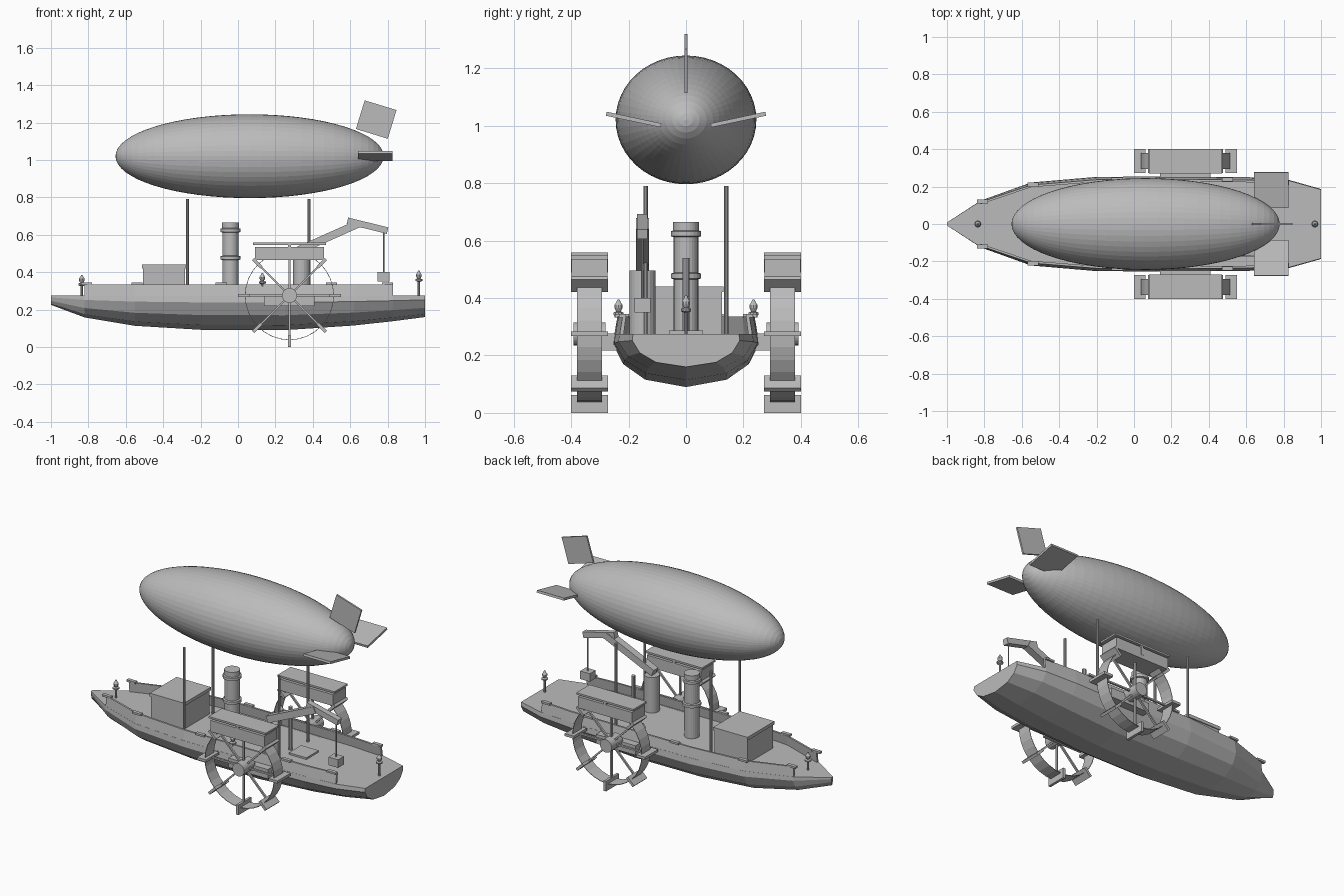
import bpy, bmesh, math
from mathutils import Matrix, Vector

cube = bpy.data.objects.get("Cube")
if cube:
    bpy.data.objects.remove(cube)

grey = bpy.data.materials.new("plain_grey")
grey.use_nodes = True
grey.diffuse_color = (0.5, 0.5, 0.5, 1)
grey.node_tree.nodes["Principled BSDF"].inputs["Base Color"].default_value = (0.5, 0.5, 0.5, 1)


def finish(name, bm):
    bmesh.ops.recalc_face_normals(bm, faces=bm.faces)
    mesh = bpy.data.meshes.new(name)
    bm.to_mesh(mesh)
    bm.free()
    mesh.materials.append(grey)
    obj = bpy.data.objects.new(name, mesh)
    bpy.context.collection.objects.link(obj)
    return obj


def box(name, centre, size, axis='Y', angle=0):
    bm = bmesh.new()
    m = Matrix.Translation(centre) @ Matrix.Rotation(angle, 4, axis) @ Matrix.Diagonal((*size, 1))
    bmesh.ops.create_cube(bm, size=1, matrix=m)
    return finish(name, bm)


def beam(name, a, b, width, depth):
    """Box running from a to b in the xz plane."""
    a, b = Vector(a), Vector(b)
    d = b - a
    return box(name, (a + b) / 2, (d.length, depth, width), 'Y', -math.atan2(d.z, d.x))


def lathe(name, centre, profile, axis='Z', sides=20):
    """Stack of (radius, height) rings, capped at both ends."""
    bm = bmesh.new()
    turn = Matrix.Translation(centre) @ Matrix.Rotation(math.pi / 2 if axis == 'Y' else 0, 4, 'X')
    rings = [[bm.verts.new(turn @ Vector((r * math.cos(k * math.tau / sides),
                                          r * math.sin(k * math.tau / sides), h)))
              for k in range(sides)] for r, h in profile]
    for lo, hi in zip(rings, rings[1:]):
        for k in range(sides):
            n = (k + 1) % sides
            bm.faces.new((lo[k], lo[n], hi[n], hi[k]))
    bm.faces.new(rings[0])
    bm.faces.new(rings[-1])
    return finish(name, bm)


def loft(name, sections):
    """Skin closed loops of equal length and cap the ends."""
    bm = bmesh.new()
    loops = [[bm.verts.new(p) for p in s] for s in sections]
    n = len(loops[0])
    for a, b in zip(loops, loops[1:]):
        for k in range(n):
            bm.faces.new((a[k], a[(k + 1) % n], b[(k + 1) % n], b[k]))
    bm.faces.new(loops[0])
    bm.faces.new(loops[-1])
    return finish(name, bm)


# Hull: stations of (x, half width, keel height)
DECK, RAIL = 0.275, 0.335
stations = [(-1, 0.008, 0.225), (-0.82, 0.125, 0.158), (-0.55, 0.222, 0.113), (-0.2, 0.252, 0.092),
            (0.25, 0.254, 0.09), (0.62, 0.25, 0.115), (0.83, 0.235, 0.138), (1, 0.187, 0.16)]
half = [(0.56, 0.14), (0.86, 0.43), (1, 0.8), (0.985, 1)]
sections = []
for x, w, keel in stations:
    right = [(x, w * f, keel + (DECK - keel) * t) for f, t in half]
    left = [(x, -y, z) for _, y, z in reversed(right)]
    sections.append([(x, 0, keel)] + right + left)
loft("hull", sections)

# Bulwarks with small cleats on top
for side, label in ((1, "back"), (-1, "front")):
    loft(label + "_bulwark", [[(x, side * w * 0.985, DECK - 0.005), (x, side * w * 0.94, RAIL),
                               (x, side * (w * 0.94 - 0.012), RAIL),
                               (x, side * (w * 0.985 - 0.014), DECK - 0.005)]
                              for x, w, _ in stations[1:-1]])
    for x, y in ((-0.81, 0.12), (-0.54, 0.21), (-0.09, 0.238), (0.5, 0.237), (0.8, 0.222)):
        box(label + "_cleat", (x, side * y, RAIL + 0.003), (0.06, 0.022, 0.012))

# Cabin and deck hatch
box("cabin", (-0.395, 0, 0.347), (0.225, 0.25, 0.15))
box("cabin_roof", (-0.395, 0, 0.43), (0.235, 0.262, 0.02))
box("deck_hatch", (0.45, 0, 0.28), (0.12, 0.12, 0.012))

# Funnel with collars, and steam pipe
lathe("funnel", (-0.04, 0, 0), [
    (0.043, 0.275), (0.043, 0.465), (0.053, 0.468), (0.053, 0.485), (0.043, 0.488),
    (0.043, 0.612), (0.053, 0.615), (0.053, 0.632), (0.045, 0.635), (0.045, 0.665)], sides=24)
lathe("steam_pipe", (0.36, 0, 0), [(0.012, 0.275), (0.012, 0.54)], sides=10)

# Masts
for x in (-0.27, 0.38):
    for y in (-0.14, 0.14):
        lathe("mast", (x, y, 0), [(0.008, DECK), (0.008, 0.79)], sides=10)

# Lamps at bow, stern and both sides
for x, y, z in ((-0.835, 0, 0.275), (0.967, 0, 0.298), (0.13, 0.235, 0.285), (0.13, -0.235, 0.285)):
    base = min(DECK - z, 0)
    lathe("lamp", (x, y, z), [
        (0.006, base), (0.006, 0.05), (0.019, 0.056), (0.019, 0.064), (0.008, 0.068),
        (0.015, 0.08), (0.015, 0.09), (0.008, 0.1), (0.004, 0.11)], sides=10)

# Crane with hanging load
CY = -0.152
lathe("crane_base", (0.34, CY, 0), [(0.045, DECK), (0.045, 0.495)], sides=20)
beam("crane_lower_arm", (0.32, CY, 0.515), (0.645, CY, 0.66), 0.042, 0.045)
beam("crane_upper_arm", (0.585, CY, 0.675), (0.8, CY, 0.622), 0.035, 0.036)
lathe("crane_cable", (0.778, CY, 0), [(0.004, 0.39), (0.004, 0.625)], sides=8)
box("crane_load", (0.778, CY, 0.375), (0.066, 0.056, 0.05))

# Paddle wheels
WX, WZ = 0.275, 0.275
for side, label in ((1, "back"), (-1, "front")):
    y = side * 0.336
    lathe(label + "_hub", (WX, y, WZ), [(0.04, -0.055), (0.04, 0.055)], 'Y', 20)
    box(label + "_axle_support", (WX, side * 0.262, 0.247), (0.27, 0.065, 0.058))
    # thin open rim
    bm = bmesh.new()
    segs, R = 32, 0.238
    rings = [[bm.verts.new((WX + r * math.cos(k * math.tau / segs), y + dy,
                            WZ + r * math.sin(k * math.tau / segs))) for k in range(segs)]
             for r, dy in ((R, -0.043), (R, 0.043), (R - 0.003, 0.043), (R - 0.003, -0.043))]
    for i in range(4):
        a, b = rings[i], rings[(i + 1) % 4]
        for k in range(segs):
            n = (k + 1) % segs
            bm.faces.new((a[k], a[n], b[n], b[k]))
    finish(label + "_rim", bm)
    # spokes and paddles
    for k in range(8):
        a = k * math.tau / 8
        d = Vector((math.cos(a), 0, math.sin(a)))
        c = Vector((WX, y, WZ))
        beam(label + "_spoke", c, c + d * 0.25, 0.01, 0.012)
        beam(label + "_paddle", c + d * 0.213, c + d * 0.275, 0.016, 0.128)
    # cover over the wheel
    box(label + "_wheel_cover", (WX, y, 0.5), (0.37, 0.125, 0.07))
    box(label + "_cover_lid", (WX, y, 0.552), (0.39, 0.13, 0.011))

# Balloon
bm = bmesh.new()
bmesh.ops.create_uvsphere(bm, u_segments=48, v_segments=32, radius=1,
                          matrix=Matrix.Translation((0.062, 0, 1.02))
                          @ Matrix.Diagonal((0.717, 0.245, 0.224, 1))
                          @ Matrix.Rotation(math.pi / 2, 4, 'Y'))
finish("balloon", bm)

# Tail fins
box("top_fin", (0.739, 0, 1.216), (0.178, 0.011, 0.16), 'Y', math.radians(17))
for side, label in ((1, "back"), (-1, "front")):
    box(label + "_fin", (0.734, side * 0.182, 1.021), (0.186, 0.195, 0.014), 'X', side * math.radians(12))
